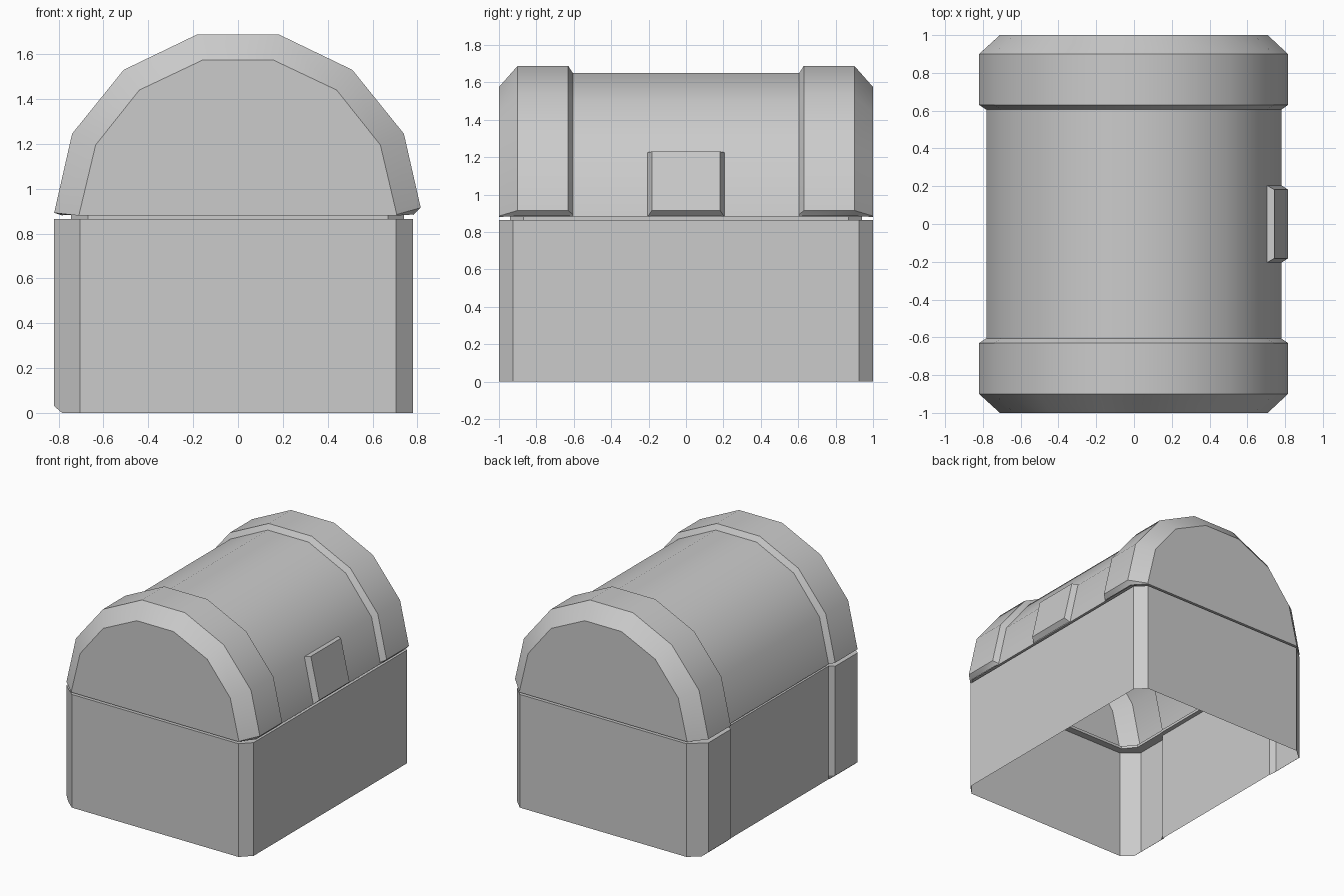
import bpy, bmesh, math

if "Cube" in bpy.data.objects:
    bpy.data.objects.remove(bpy.data.objects["Cube"])


def loft(name, rings, closed=False, caps=False, smooth=False):
    """Skin a list of equal-length point rings into one object."""
    bm = bmesh.new()
    rows = [[bm.verts.new(p) for p in r] for r in rings]
    n = len(rows[0])
    for a, b in zip(rows, rows[1:]):
        for i in range(n if closed else n - 1):
            j = (i + 1) % n
            bm.faces.new((a[i], a[j], b[j], b[i]))
    if caps:
        bm.faces.new(rows[0])
        bm.faces.new(rows[-1])
    bmesh.ops.remove_doubles(bm, verts=bm.verts, dist=0.0005)
    bmesh.ops.recalc_face_normals(bm, faces=bm.faces)
    me = bpy.data.meshes.new(name)
    bm.to_mesh(me)
    bm.free()
    ob = bpy.data.objects.new(name, me)
    bpy.context.collection.objects.link(ob)
    if smooth:
        bpy.ops.object.select_all(action='DESELECT')
        ob.select_set(True)
        bpy.context.view_layer.objects.active = ob
        bpy.ops.object.shade_smooth_by_angle(angle=math.radians(35))
    return ob


def at_z(pts, z):
    return [(x, y, z) for x, y in pts]


def mirror_y(half):
    return half + [(x, -y) for x, y in reversed(half)]


# Plan outlines: plain right side, raised bands on the left side
right = mirror_y([(0.705, 1), (0.78, 0.925), (0.78, 0.63), (0.78, 0.605)])


def plan(band_x, shoulder):
    left = mirror_y([(-0.705, 1), (-band_x, shoulder),
                     (-band_x, 0.63), (-0.78, 0.605)])
    return right + left[::-1]


full, foot = plan(0.82, 0.90), plan(0.785, 0.93)
groove = [(max(-0.745, min(0.745, x * 0.95)), y * 0.94) for x, y in full]

# Lower box: open shell whose bands taper at the floor
loft("chest_base", [at_z(foot, 0), at_z(full, 0.03), at_z(full, 0.865)], closed=True)


# Lid: arched profiles lofted along y
def arch(side, tail):
    return [(-x, z) for x, z in side] + [(x, z) for x, z in side[:0:-1]] + tail


end = arch([(0.71, 0.88), (0.635, 1.195), (0.44, 1.44), (0.155, 1.575)],
           [(0.708, 0.885), (0.705, 0.88)])
band = arch([(0.82, 0.892), (0.74, 1.245), (0.51, 1.53), (0.182, 1.688)],
            [(0.815, 0.915), (0.785, 0.885)])
middle = arch([(0.782, 0.88), (0.705, 1.22), (0.487, 1.497), (0.172, 1.65)],
              [(0.778, 0.893), (0.78, 0.882)])
half = [(1, end), (0.9, band), (0.63, band), (0.605, middle)]
stations = half + [(-y, p) for y, p in reversed(half)]
loft("lid", [[(x, y, z) for x, z in p] for y, p in stations], caps=True, smooth=True)

# Recessed seam between box and lid
lid_rim = [(p[-1][0], y) for y, p in stations]
lid_rim += [(p[0][0], y) for y, p in reversed(stations)]
rim = [(x, y, 0.892 if x < -0.8 else 0.882) for x, y in
       lid_rim[:8] + lid_rim[8:]]
loft("seam", [at_z(full, 0.865), at_z(groove, 0.861),
              at_z(groove, 0.882), rim][:3] + [rim], closed=True)

# Lock plate on the right side of the lid, with bevelled edges
root = [(0.703, 1.225), (0.703, 1.225), (0.78, 0.882), (0.78, 0.882)]
plate = [(0.703, 1.225), (0.743, 1.23), (0.815, 0.915), (0.785, 0.885)]
loft("lock_plate", [[(x, y, z) for x, z in p] for y, p in
                    ((0.205, root), (0.182, plate), (-0.182, plate), (-0.205, root))])
